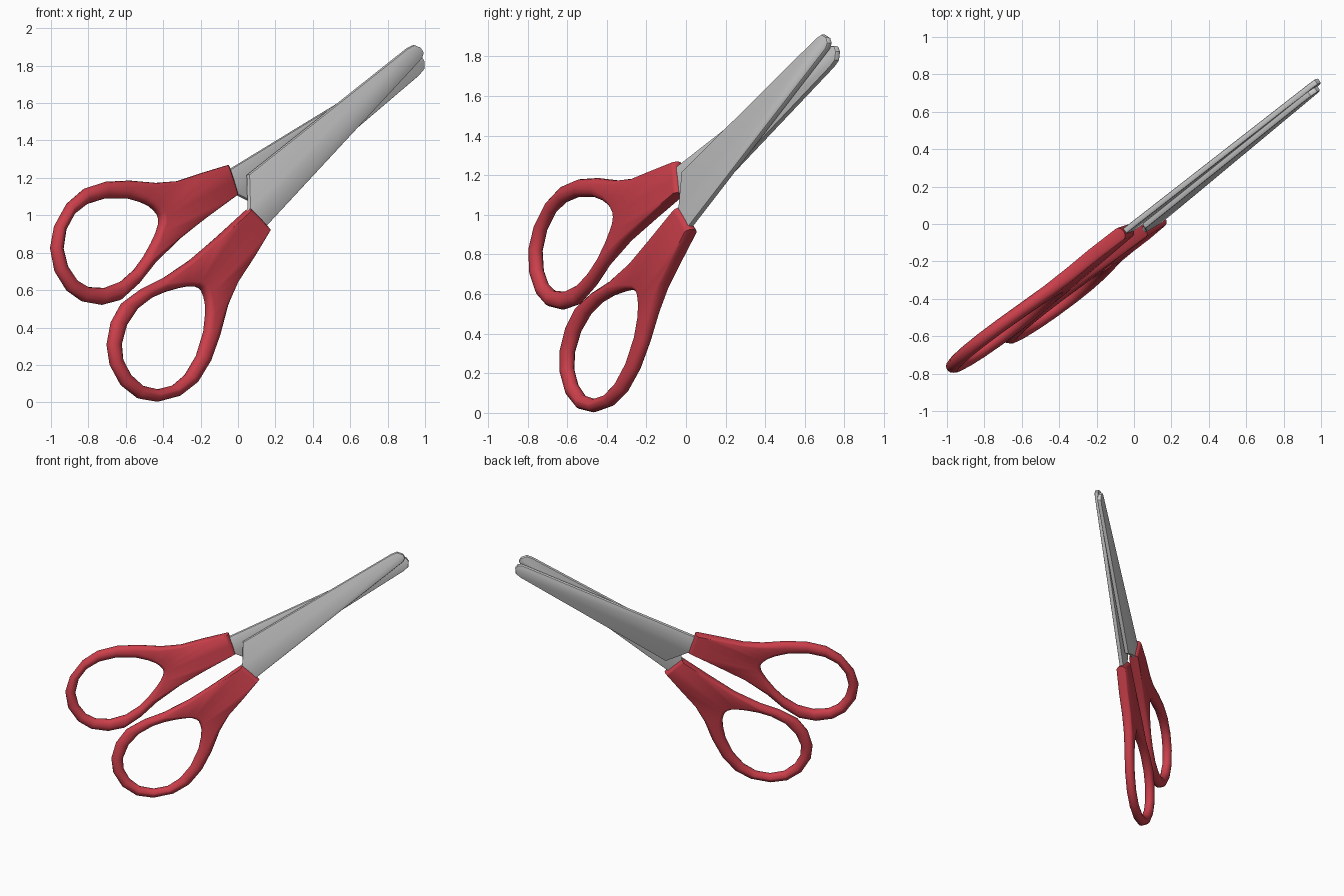
import bpy, bmesh, math
from mathutils import Vector, Matrix

if "Cube" in bpy.data.objects:
    bpy.data.objects.remove(bpy.data.objects["Cube"])

# The scissors lie in the tilted plane y = P*x + Q*z + C
P, Q, C = 0.711, 0.112, -0.163


def on_plane(x, z):
    return Vector((x, P * x + Q * z + C, z))


# Local frame: X along the scissors' axis, Z along the plane normal (to the front)
origin = on_plane(-0.55, 0.60)
axis = (on_plane(0.97, 1.85) - origin).normalized()
normal = Vector((P, -1, Q)).normalized()
side = normal.cross(axis)
FRAME = Matrix((axis, side, normal)).transposed().to_4x4()
FRAME.translation = origin
TO_LOCAL = FRAME.inverted()
FLIP = Matrix.Rotation(math.pi, 4, 'X')


def local(x, z):
    return TO_LOCAL @ on_plane(x, z)


def finish(bm, name, angle, material=None):
    """Make the front half and its copy turned over about the axis."""
    bmesh.ops.recalc_face_normals(bm, faces=bm.faces)
    me = bpy.data.meshes.new(name)
    bm.to_mesh(me)
    bm.free()
    me.shade_smooth()
    me.set_sharp_from_angle(angle=math.radians(angle))
    if material:
        me.materials.append(material)
    for prefix, m in (("front_", FRAME), ("back_", FRAME @ FLIP)):
        ob = bpy.data.objects.new(prefix + name, me)
        ob.matrix_world = m
        bpy.context.collection.objects.link(ob)


red = bpy.data.materials.new("red_plastic")
red.diffuse_color = (0.6, 0.05, 0.07, 1)
red.use_nodes = True
red.node_tree.nodes["Principled BSDF"].inputs["Base Color"].default_value = red.diffuse_color

# Blade: flat outline, extruded, with softened edges
blade = [(0.02, 0.97), (0.09, 0.87), (0.14, 0.935), (0.975, 1.835),
         (0.985, 1.865), (0.97, 1.893), (0.935, 1.908), (0.90, 1.89),
         (0.05, 1.215), (0.055, 1.04)]
bm = bmesh.new()
low, high = 0.002, 0.034
verts = [bm.verts.new(local(x - 0.008, z) + Vector((0, 0, low))) for x, z in blade]
face = bm.faces.new(verts)
ext = bmesh.ops.extrude_face_region(bm, geom=[face])
bmesh.ops.translate(bm, vec=(0, 0, high - low),
                    verts=[g for g in ext["geom"] if isinstance(g, bmesh.types.BMVert)])
rims = [e for e in bm.edges if abs(e.verts[0].co.z - e.verts[1].co.z) < 1e-5]
bmesh.ops.bevel(bm, geom=rims, offset=0.008, segments=2, profile=0.5, affect='EDGES',
                clamp_overlap=True)
finish(bm, "blade", 35)

# Handle: pairs of outer-edge and finger-hole points (x, z, hole x, hole z)
handle = [
    (0.05, 1.035, -0.23, 0.62), (0.10, 0.985, -0.205, 0.61), (0.155, 0.925, -0.19, 0.595),
    (0.07, 0.78, -0.178, 0.565), (-0.01, 0.65, -0.17, 0.53), (-0.06, 0.52, -0.17, 0.47),
    (-0.10, 0.36, -0.18, 0.38), (-0.15, 0.22, -0.22, 0.25), (-0.22, 0.105, -0.28, 0.15),
    (-0.31, 0.035, -0.35, 0.09), (-0.43, 0.003, -0.43, 0.07), (-0.53, 0.02, -0.515, 0.09),
    (-0.62, 0.09, -0.58, 0.15), (-0.68, 0.20, -0.62, 0.23), (-0.697, 0.31, -0.627, 0.31),
    (-0.675, 0.43, -0.60, 0.41), (-0.62, 0.53, -0.54, 0.50), (-0.52, 0.605, -0.46, 0.56),
    (-0.40, 0.665, -0.39, 0.59), (-0.25, 0.765, -0.32, 0.61), (-0.10, 0.895, -0.27, 0.62)]
HALF = 0.036
bm = bmesh.new()
rings = []
for ox, oz, hx, hz in handle:
    outer, hole = local(ox, oz), local(hx, hz)
    across = outer - hole
    width = across.length
    across.normalize()
    r = min(0.49 * width, 0.038 if width < 0.2 else 0.028)
    ring = []
    for base, sign in ((outer, 1), (hole, -1)):
        for k in range(-3, 4):
            phi = math.radians(30 * k) * sign
            p = base - across * sign * r * (1 - math.cos(phi))
            # handle steps outward to its own blade near the pivot
            s = min(max((p.x - 0.35) / 0.5, 0), 1)
            p.z = HALF * math.sin(phi) + 0.018 * s * s * (3 - 2 * s)
            ring.append(bm.verts.new(p))
    rings.append(ring)
for i, ring in enumerate(rings):
    nxt = rings[(i + 1) % len(rings)]
    for j in range(len(ring)):
        k = (j + 1) % len(ring)
        bm.faces.new((ring[j], ring[k], nxt[k], nxt[j]))
finish(bm, "handle", 50, red)
